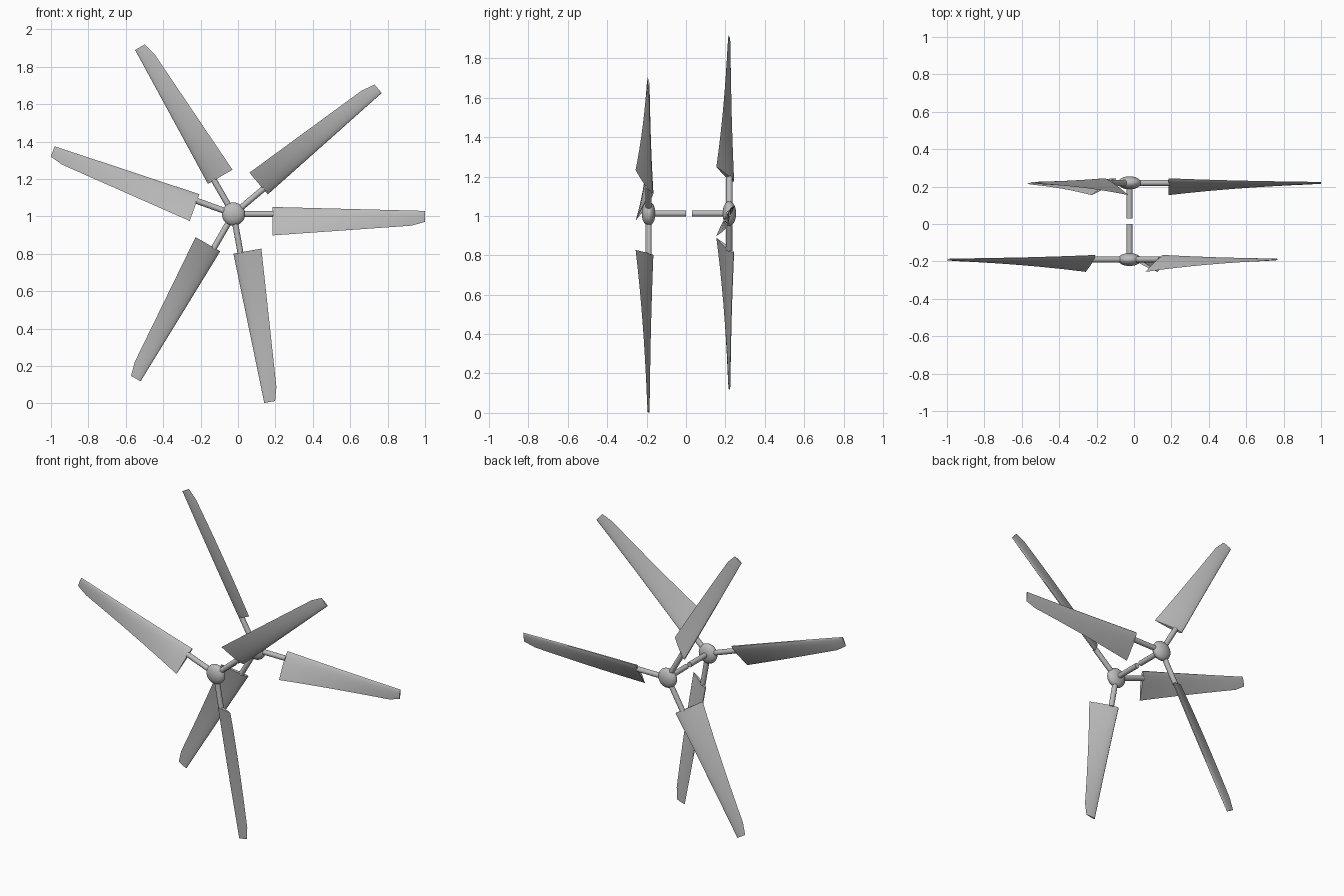
import bpy
import bmesh
from math import radians, tan, sqrt, cos, pi
from mathutils import Matrix, Vector

cube = bpy.data.objects.get("Cube")
if cube:
    bpy.data.objects.remove(cube)

grey = bpy.data.materials.new("light_grey")
grey.use_nodes = True
grey.diffuse_color = (0.5, 0.5, 0.5, 1)
grey.node_tree.nodes["Principled BSDF"].inputs["Base Color"].default_value = (0.5, 0.5, 0.5, 1)

HUB_X, HUB_Z = -0.024, 1.012
ROOT, CLIP, TIP = 0.208, 0.95, 1.023


def lerp(a, b, t):
    return a + (b - a) * t


def finish(bm, name, matrix):
    bmesh.ops.recalc_face_normals(bm, faces=bm.faces)
    mesh = bpy.data.meshes.new(name)
    bm.to_mesh(mesh)
    bm.free()
    mesh.materials.append(grey)
    obj = bpy.data.objects.new(name, mesh)
    bpy.context.collection.objects.link(obj)
    obj.matrix_world = matrix
    bpy.context.view_layer.objects.active = obj
    bpy.ops.object.select_all(action="DESELECT")
    obj.select_set(True)
    bpy.ops.object.shade_smooth_by_angle(angle=radians(40))


def rod(name, start, end, radius, matrix):
    start, end = Vector(start), Vector(end)
    axis = end - start
    bm = bmesh.new()
    bmesh.ops.create_cone(
        bm, cap_ends=True, segments=20, radius1=radius, radius2=radius, depth=axis.length,
        matrix=Matrix.Translation((start + end) / 2) @ axis.to_track_quat("Z", "Y").to_matrix().to_4x4())
    finish(bm, name, matrix)


def airfoil(n=10):
    """Closed outline: chord fraction from the leading edge, and half thickness."""
    def half(c):
        return 0.7 * (0.297 * sqrt(c) - 0.126 * c - 0.352 * c**2 + 0.284 * c**3 - 0.103 * c**4)
    steps = [(1 - cos(pi * i / n)) / 2 for i in range(n + 1)]
    return [(c, half(c)) for c in steps] + [(c, -half(c)) for c in steps[-2:0:-1]]


def blade(name, side, matrix):
    """Tapered, twisted blade along +x; side flips the leading edge."""
    bm = bmesh.new()
    rings = []
    stations = [lerp(ROOT, CLIP, i / 8) for i in range(9)] + [TIP]
    for r in stations:
        t = (r - ROOT) / (TIP - ROOT)
        lead = lerp(0.038, 0.017, t)
        if r <= CLIP:
            trail = lerp(-0.114, -0.062, (r - ROOT) / (CLIP - ROOT))
        else:
            trail = -0.042
        slope = tan(radians(lerp(30, 6, t)))
        chord = lead - trail
        ring = []
        for c, h in airfoil():
            v = lerp(lead, trail, c)
            ring.append(bm.verts.new((r, v * slope + h * chord, side * v)))
        rings.append(ring)
    for a, b in zip(rings, rings[1:]):
        for i in range(len(a)):
            j = (i + 1) % len(a)
            bm.faces.new((a[i], a[j], b[j], b[i]))
    bm.faces.new(rings[0])
    bm.faces.new(rings[-1])
    finish(bm, name, matrix)


def rotor(prefix, y, first_angle, side, shaft):
    base = Matrix.Translation((HUB_X, y, HUB_Z))
    # flattened hub
    bm = bmesh.new()
    bmesh.ops.create_uvsphere(bm, u_segments=32, v_segments=16, radius=0.062,
                              matrix=Matrix.Rotation(pi / 2, 4, "X"))
    bmesh.ops.scale(bm, vec=(1, 0.56, 1), verts=bm.verts)
    finish(bm, prefix + "_hub", base)
    # drive shaft
    rod(prefix + "_shaft", (0, 0, 0), (0, shaft, 0), 0.016, base)
    # spokes and blades
    for k in range(3):
        turned = base @ Matrix.Rotation(-radians(first_angle + 120 * k), 4, "Y")
        rod(f"{prefix}_spoke_{k + 1}", (0, 0, 0), (ROOT + 0.005, 0, 0), 0.016, turned)
        blade(f"{prefix}_blade_{k + 1}", side, turned)


rotor("front", -0.19, 40.2, -1, 0.19)
rotor("back", 0.22, 0, 1, -0.19)
